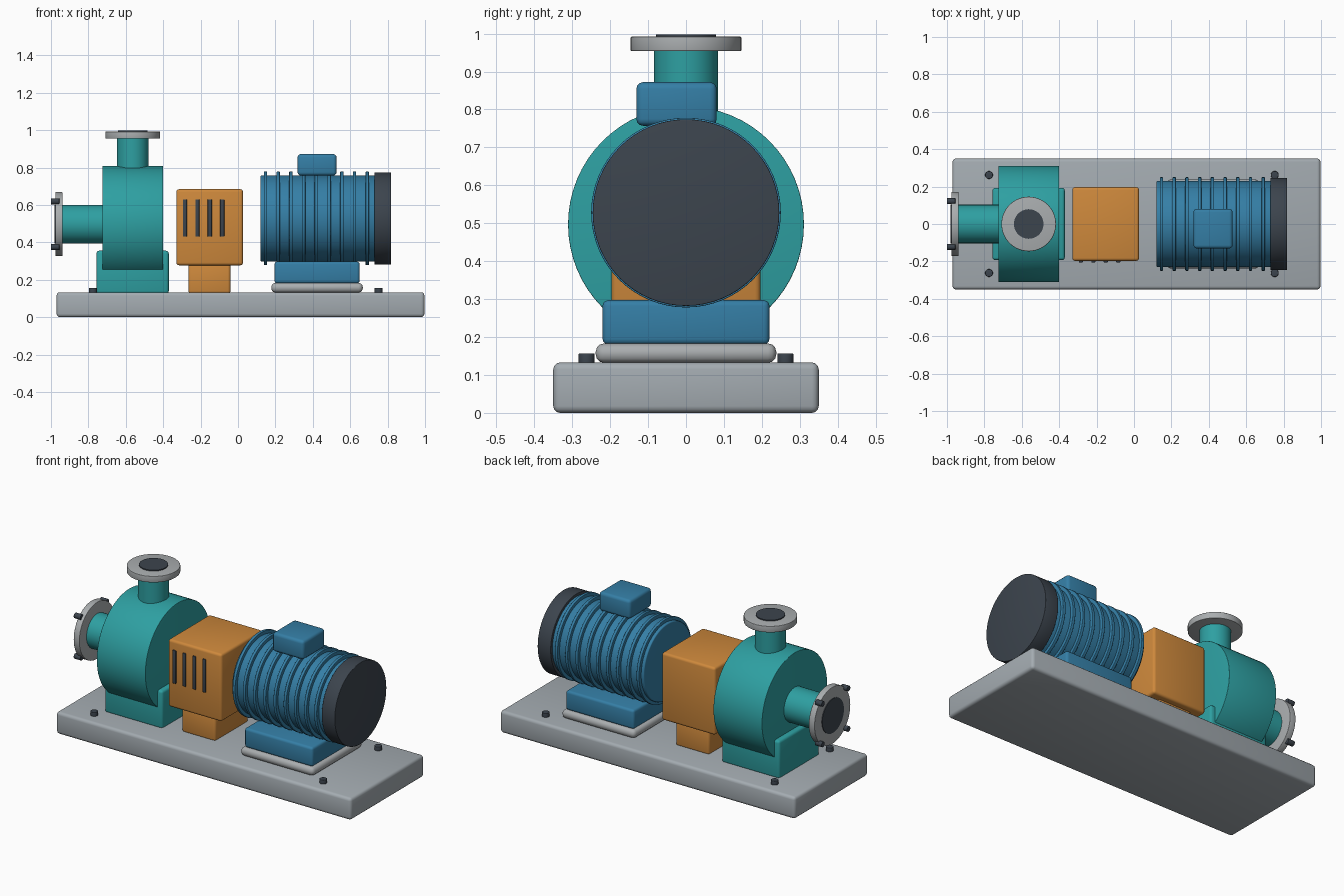
import bpy, math
from mathutils import Vector

if "Cube" in bpy.data.objects:
    bpy.data.objects.remove(bpy.data.objects["Cube"])


def material(name, rgb):
    m = bpy.data.materials.new(name)
    m.diffuse_color = (*rgb, 1)
    m.use_nodes = True
    m.node_tree.nodes["Principled BSDF"].inputs["Base Color"].default_value = m.diffuse_color
    return m


TEAL = material("teal paint", (0.027, 0.35, 0.36))
BLUE = material("blue paint", (0.035, 0.21, 0.38))
ORANGE = material("orange paint", (0.62, 0.25, 0.045))
GREY = material("base grey", (0.37, 0.41, 0.44))
STEEL = material("flange steel", (0.40, 0.42, 0.43))
DARK = material("dark metal", (0.045, 0.058, 0.075))


def finish(name, mat, bevel):
    ob = bpy.context.object
    ob.name = name
    ob.data.materials.append(mat)
    if bevel:
        b = ob.modifiers.new("rounded edges", "BEVEL")
        b.width, b.segments, b.limit_method = bevel, 3, "ANGLE"
        bpy.ops.object.modifier_apply(modifier=b.name)
    bpy.ops.object.shade_smooth_by_angle(angle=math.radians(35))
    return ob


def box(name, mat, x, y, z, bevel=0.015):
    """Box from (min, max) pairs."""
    lo, hi = Vector((x[0], y[0], z[0])), Vector((x[1], y[1], z[1]))
    bpy.ops.mesh.primitive_cube_add(size=1, location=(lo + hi) / 2)
    bpy.context.object.scale = hi - lo
    bpy.ops.object.transform_apply(location=False, rotation=False, scale=True)
    return finish(name, mat, bevel)


def cyl(name, mat, axis, a, b, centre, r, bevel=0, sides=64):
    """Cylinder along x or z from a to b; centre holds the other two coordinates."""
    mid = (a + b) / 2
    loc = (mid, *centre) if axis == "x" else (*centre, mid)
    rot = (0, math.pi / 2, 0) if axis == "x" else (0, 0, 0)
    bpy.ops.mesh.primitive_cylinder_add(vertices=sides, radius=r, depth=b - a,
                                        location=loc, rotation=rot)
    return finish(name, mat, bevel)


# Base plate and its anchor bolts
box("base_plate", GREY, (-0.97, 0.997), (-0.35, 0.35), (0, 0.133), 0.018)
for x in (-0.775, 0.752):
    for y in (-0.262, 0.262):
        cyl("anchor_bolt", DARK, "z", 0.12, 0.157, (x, y), 0.021, 0.003, 24)

# Pump casing
PZ = 0.497
box("pump_foot", TEAL, (-0.757, -0.37), (-0.193, 0.193), (0.125, 0.355))
cyl("pump_casing", TEAL, "x", -0.725, -0.40, (0, PZ), 0.311, 0.003)

# Suction pipe, flange, bore and flange bolts
cyl("suction_pipe", TEAL, "x", -0.95, -0.70, (0, PZ), 0.103)
cyl("suction_flange", STEEL, "x", -0.977, -0.938, (0, PZ), 0.171, 0.003)
cyl("suction_bore", DARK, "x", -0.981, -0.972, (0, PZ), 0.103)
for sy in (-1, 1):
    for sz in (-1, 1):
        cyl("flange_bolt", DARK, "x", -1.0, -0.955,
            (sy * 0.122, PZ + sz * 0.122), 0.016, 0.002, 20)

# Discharge pipe, flange and bore
cyl("discharge_pipe", TEAL, "z", 0.70, 0.97, (-0.563, 0), 0.084)
cyl("discharge_flange", STEEL, "z", 0.954, 0.992, (-0.563, 0), 0.146, 0.003)
cyl("discharge_bore", DARK, "z", 0.985, 0.998, (-0.563, 0), 0.079)

# Coupling guard with vent slots and pedestal
box("coupling_guard", ORANGE, (-0.33, 0.027), (-0.197, 0.197), (0.277, 0.684))
box("guard_pedestal", ORANGE, (-0.265, -0.04), (-0.16, 0.16), (0.125, 0.285))
for i in range(4):
    x = -0.284 + i * 0.0665
    box("vent_slot", DARK, (x - 0.011, x + 0.011), (-0.205, -0.196), (0.43, 0.63), 0.003)

# Motor body with cooling fins and fan cover
MZ = 0.528
cyl("motor_body", BLUE, "x", 0.12, 0.735, (0, MZ), 0.230, 0.006)
for i in range(9):
    x = 0.147 + i * 0.068
    cyl("cooling_fin", BLUE, "x", x - 0.009, x + 0.009, (0, MZ), 0.250, 0.003)
cyl("fan_cover", DARK, "x", 0.73, 0.818, (0, MZ), 0.246, 0.003)

# Motor mount, pad and terminal box
box("motor_foot", BLUE, (0.195, 0.65), (-0.22, 0.22), (0.18, 0.297))
box("motor_pad", STEEL, (0.178, 0.667), (-0.238, 0.238), (0.132, 0.183), 0.022)
box("terminal_box", BLUE, (0.318, 0.527), (-0.131, 0.081), (0.757, 0.872), 0.018)
